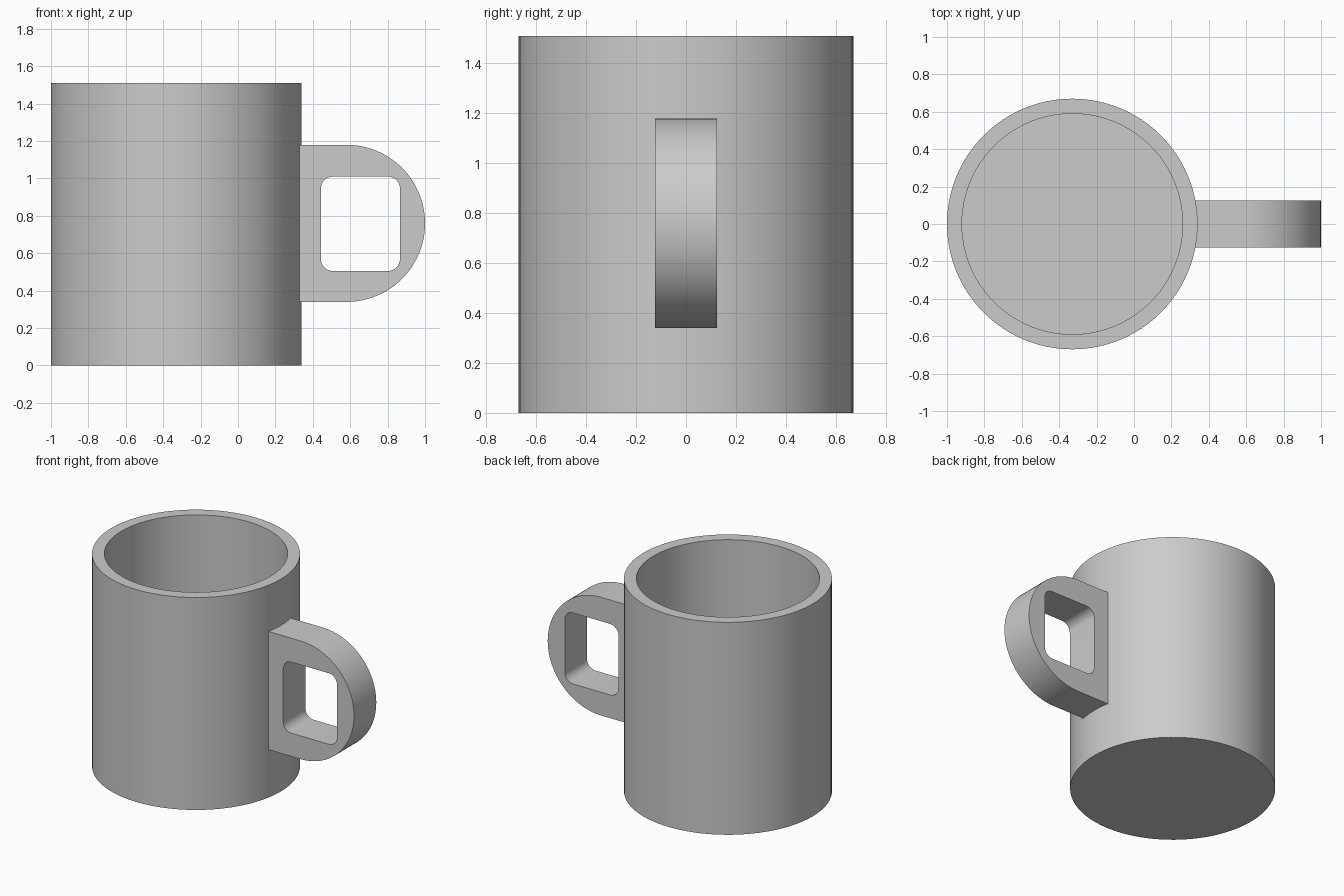
import bpy, bmesh
from math import pi, sin, cos, radians
from mathutils import Matrix, Vector

cube = bpy.data.objects.get("Cube")
if cube:
    bpy.data.objects.remove(cube, do_unlink=True)

CUP_X, RADIUS, INNER, HEIGHT, FLOOR = -0.33, 0.67, 0.59, 1.51, 0.08
HALF_DEPTH = 0.125

gray = bpy.data.materials.new("light gray")
gray.use_nodes = True
color = (0.6, 0.6, 0.6, 1)
gray.diffuse_color = color
gray.node_tree.nodes["Principled BSDF"].inputs["Base Color"].default_value = color


def add_part(name, mesh):
    """Link a mesh as a smooth-shaded part."""
    obj = bpy.data.objects.new(name, mesh)
    bpy.context.collection.objects.link(obj)
    mesh.materials.clear()
    mesh.materials.append(gray)
    bpy.ops.object.select_all(action="DESELECT")
    obj.select_set(True)
    bpy.context.view_layer.objects.active = obj
    bpy.ops.object.shade_smooth_by_angle(angle=radians(30))
    return obj


def arc(cx, cz, r, start, end, steps):
    """Points along an arc, angles in degrees."""
    angles = [radians(start + (end - start) * i / steps) for i in range(steps + 1)]
    return [(cx + r * cos(a), cz + r * sin(a)) for a in angles]


# Cup: wall and floor profile spun around the vertical axis
profile = [(0, 0), (RADIUS, 0), (RADIUS, HEIGHT), (INNER, HEIGHT), (INNER, FLOOR), (0, FLOOR)]
bm = bmesh.new()
verts = [bm.verts.new((r, 0, z)) for r, z in profile]
edges = [bm.edges.new(pair) for pair in zip(verts, verts[1:])]
bmesh.ops.spin(bm, geom=verts + edges, cent=(0, 0, 0), axis=(0, 0, 1),
               angle=2 * pi, steps=96, use_merge=True)
bmesh.ops.remove_doubles(bm, verts=bm.verts, dist=1e-4)
bmesh.ops.recalc_face_normals(bm, faces=bm.faces)
bmesh.ops.translate(bm, verts=bm.verts, vec=Vector((CUP_X, 0, 0)))
cup_mesh = bpy.data.meshes.new("cup")
bm.to_mesh(cup_mesh)
bm.free()
add_part("cup", cup_mesh)

# Handle: D-shaped outline with a rounded rectangular finger hole
outline = [(0.3, 1.18), (0.3, 0.34)] + arc(0.58, 0.76, 0.42, -90, 90, 48)
left, right, low, high, corner = 0.443, 0.866, 0.505, 1.01, 0.065
hole = []
for cx, cz, start in ((right - corner, high - corner, 0), (left + corner, high - corner, 90),
                      (left + corner, low + corner, 180), (right - corner, low + corner, 270)):
    hole += arc(cx, cz, corner, start, start + 90, 8)

curve = bpy.data.curves.new("handle_outline", "CURVE")
curve.dimensions = "2D"
curve.fill_mode = "BOTH"
curve.extrude = HALF_DEPTH
for points in (outline, hole):
    spline = curve.splines.new("POLY")
    spline.points.add(len(points) - 1)
    for point, (x, z) in zip(spline.points, points):
        point.co = (x, z, 0, 1)
    spline.use_cyclic_u = True
helper = bpy.data.objects.new("handle_outline", curve)
bpy.context.collection.objects.link(helper)
handle_mesh = bpy.data.meshes.new_from_object(
    helper.evaluated_get(bpy.context.evaluated_depsgraph_get()))
bpy.data.objects.remove(helper, do_unlink=True)

bm = bmesh.new()
bm.from_mesh(handle_mesh)
bmesh.ops.remove_doubles(bm, verts=bm.verts, dist=1e-4)
bmesh.ops.transform(bm, matrix=Matrix.Rotation(pi / 2, 4, "X"), verts=bm.verts)
bmesh.ops.recalc_face_normals(bm, faces=bm.faces)
bm.to_mesh(handle_mesh)
bm.free()
add_part("handle", handle_mesh)
